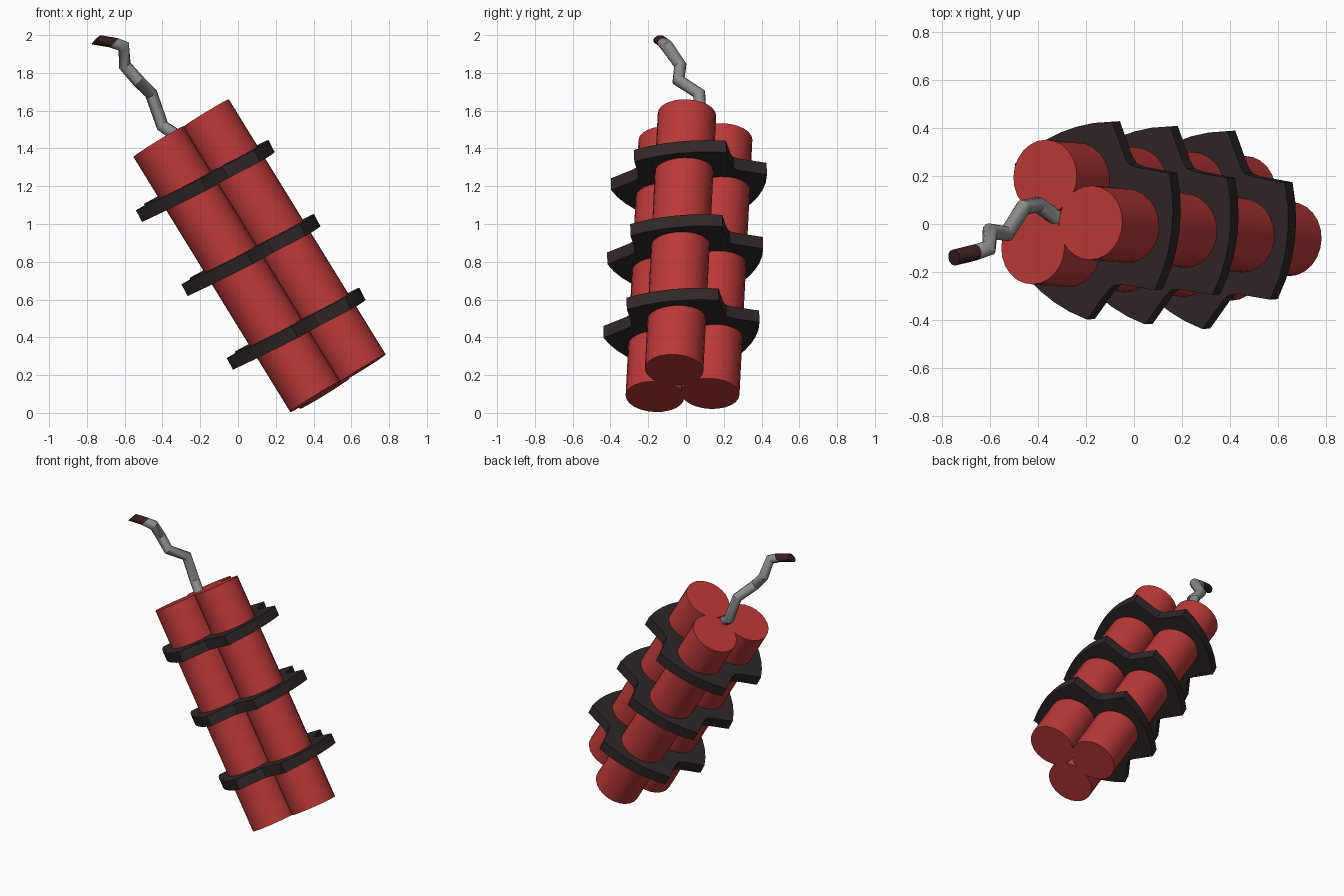
import bpy, bmesh
from math import radians, cos, sin, pi
from mathutils import Vector, Matrix

cube = bpy.data.objects.get("Cube")
if cube:
    bpy.data.objects.remove(cube, do_unlink=True)


def material(name, rgb):
    m = bpy.data.materials.new(name)
    m.use_nodes = True
    m.diffuse_color = (*rgb, 1)
    m.node_tree.nodes["Principled BSDF"].inputs["Base Color"].default_value = (*rgb, 1)
    return m


RED = material("stick red", (0.50, 0.04, 0.04))
BLACK = material("strap black", (0.03, 0.02, 0.02))
GREY = material("fuse grey", (0.26, 0.26, 0.26))
CHAR = material("charred tip", (0.04, 0.012, 0.012))


def finish(bm, name, *mats):
    bmesh.ops.recalc_face_normals(bm, faces=bm.faces)
    mesh = bpy.data.meshes.new(name)
    bm.to_mesh(mesh)
    bm.free()
    for m in mats:
        mesh.materials.append(m)
    ob = bpy.data.objects.new(name, mesh)
    bpy.context.collection.objects.link(ob)
    bpy.ops.object.select_all(action='DESELECT')
    ob.select_set(True)
    bpy.context.view_layer.objects.active = ob
    bpy.ops.object.shade_smooth_by_angle(angle=radians(35))
    return ob


def frame(normal, origin):
    """Local z along the normal, local y close to world y."""
    n = Vector(normal).normalized()
    u = Vector((0, 1, 0)).cross(n).normalized()
    v = n.cross(u)
    m = Matrix((u, v, n)).transposed().to_4x4()
    m.translation = origin
    return m


bottom = Vector((0.506, -0.033, 0.139))
top = Vector((-0.324, 0.035, 1.489))
axis = (top - bottom).normalized()
length = (top - bottom).length

# Three sticks around a leaning axis
TWIST = radians(-10)
for i, name in enumerate(("outer_stick", "back_stick", "front_stick")):
    a = TWIST + i * 2 * pi / 3
    place = frame(axis, (bottom + top) / 2) @ Matrix.Translation((0.172 * cos(a), 0.172 * sin(a), 0))
    bm = bmesh.new()
    bmesh.ops.create_cone(bm, cap_ends=True, segments=24, radius1=0.155,
                          radius2=0.155, depth=length, matrix=place)
    finish(bm, name, RED)

# Three-lobed straps, tilted slightly against the sticks
outline = []
for lobe in range(3):
    mid = -9 + lobe * 120
    for k in range(-3, 4):
        outline.append((mid + k * 12, 0.385 + 0.035 * (k / 3) ** 2))
    outline += [(mid + 53, 0.31), (mid + 60, 0.295), (mid + 67, 0.31)]

THICK = 0.07
for name, t in (("lower_strap", 0.365), ("middle_strap", 0.823), ("upper_strap", 1.284)):
    place = frame((-0.461, -0.03, 0.887), bottom + axis * t)
    bm = bmesh.new()
    face = bm.faces.new([bm.verts.new(place @ Vector((r * cos(radians(d)), r * sin(radians(d)), -THICK / 2)))
                         for d, r in outline])
    ext = bmesh.ops.extrude_face_region(bm, geom=[face])
    bmesh.ops.translate(bm, vec=place.to_3x3() @ Vector((0, 0, THICK)),
                        verts=[g for g in ext["geom"] if isinstance(g, bmesh.types.BMVert)])
    finish(bm, name, BLACK)

# Crooked fuse with a charred, slanted tip
path = [Vector(p) for p in (
    (-0.30, 0.01, 1.45), (-0.40, 0.08, 1.52), (-0.46, 0.07, 1.69), (-0.53, -0.04, 1.76),
    (-0.60, -0.03, 1.84), (-0.605, -0.10, 1.94), (-0.66, -0.118, 1.96), (-0.75, -0.14, 1.975))]
SIDES = 12
bm = bmesh.new()
rings = []
for i, p in enumerate(path):
    before = p - path[i - 1] if i else path[1] - p
    after = path[i + 1] - p if i < len(path) - 1 else before
    n = before.normalized() + after.normalized()
    if i >= len(path) - 2:
        n = Vector((-0.7, -0.15, 0.7))
    place = frame(n, p)
    rings.append([bm.verts.new(place @ Vector((0.034 * cos(2 * pi * k / SIDES), 0.034 * sin(2 * pi * k / SIDES), 0)))
                  for k in range(SIDES)])
for i, (a, b) in enumerate(zip(rings, rings[1:])):
    for k in range(SIDES):
        f = bm.faces.new((a[k], a[(k + 1) % SIDES], b[(k + 1) % SIDES], b[k]))
        f.material_index = int(i == len(rings) - 2)
bm.faces.new(rings[0])
bm.faces.new(rings[-1]).material_index = 1
finish(bm, "fuse", GREY, CHAR)
